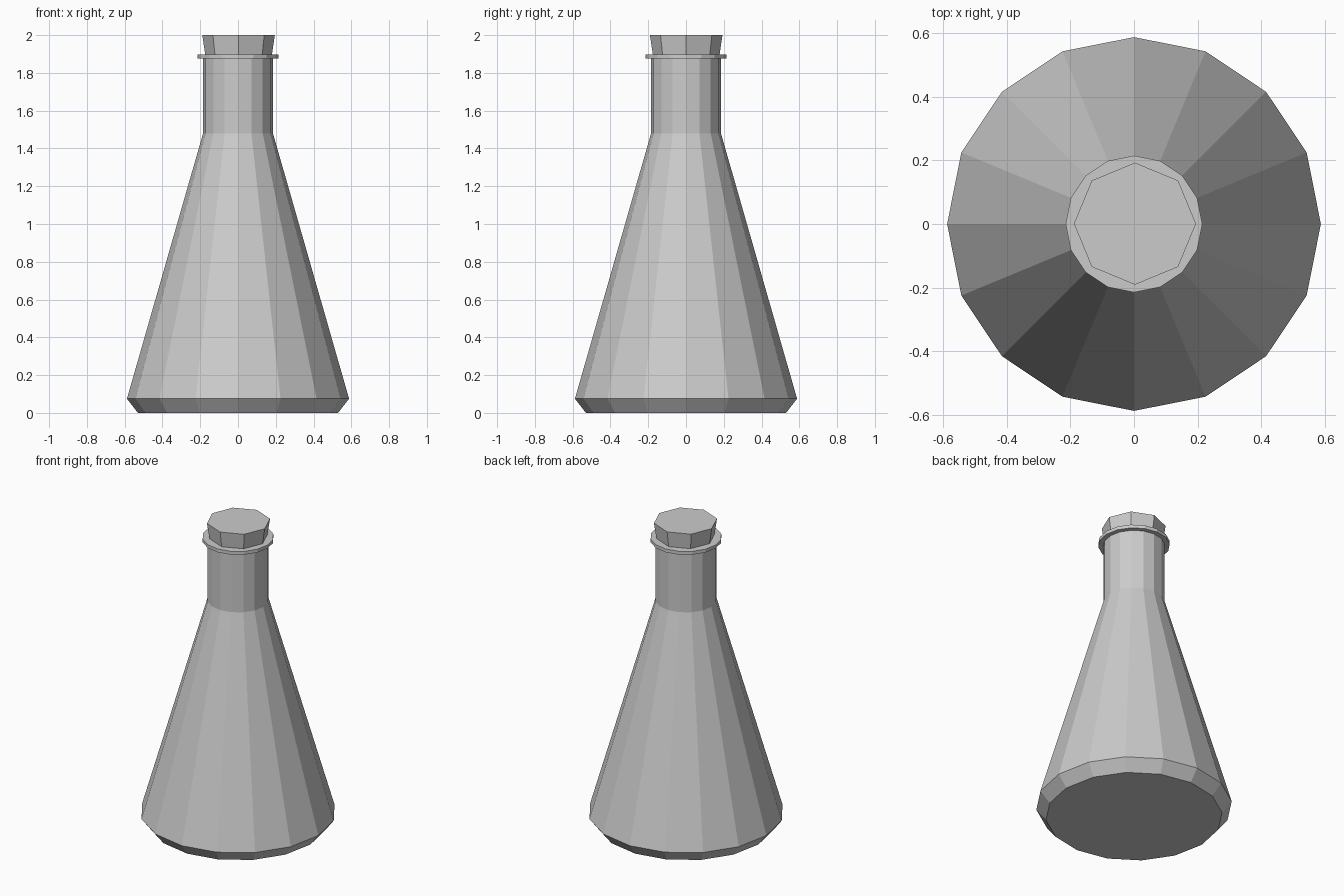
import bpy, bmesh
from math import cos, sin, pi

if "Cube" in bpy.data.objects:
    bpy.data.objects.remove(bpy.data.objects["Cube"])


def lathe(name, profile, sides, cx=0.0, cy=0.0):
    """Revolve (radius, z) points into a flat-faced solid, capped at both ends."""
    bm = bmesh.new()
    rings = []
    for r, z in profile:
        rings.append([bm.verts.new((cx + r * cos(2 * pi * i / sides),
                                    cy + r * sin(2 * pi * i / sides), z))
                      for i in range(sides)])
    for a, b in zip(rings, rings[1:]):
        for i in range(sides):
            j = (i + 1) % sides
            bm.faces.new((a[i], a[j], b[j], b[i]))
    bm.faces.new(rings[0][::-1])
    bm.faces.new(rings[-1])
    bmesh.ops.recalc_face_normals(bm, faces=bm.faces)
    mesh = bpy.data.meshes.new(name)
    bm.to_mesh(mesh)
    bm.free()
    obj = bpy.data.objects.new(name, mesh)
    bpy.context.collection.objects.link(obj)
    return obj


# Conical flask: chamfered base, sloping body, straight neck, thin lip and mouth recess
lathe("flask", [(0.53, 0.0), (0.588, 0.075), (0.185, 1.48), (0.185, 1.875),
                (0.215, 1.875), (0.215, 1.897), (0.162, 1.897), (0.162, 1.74)], 16)

# Tapered eight-sided stopper seated in the mouth
lathe("stopper", [(0.154, 1.745), (0.192, 2.0)], 8, cx=0.003, cy=0.001)
